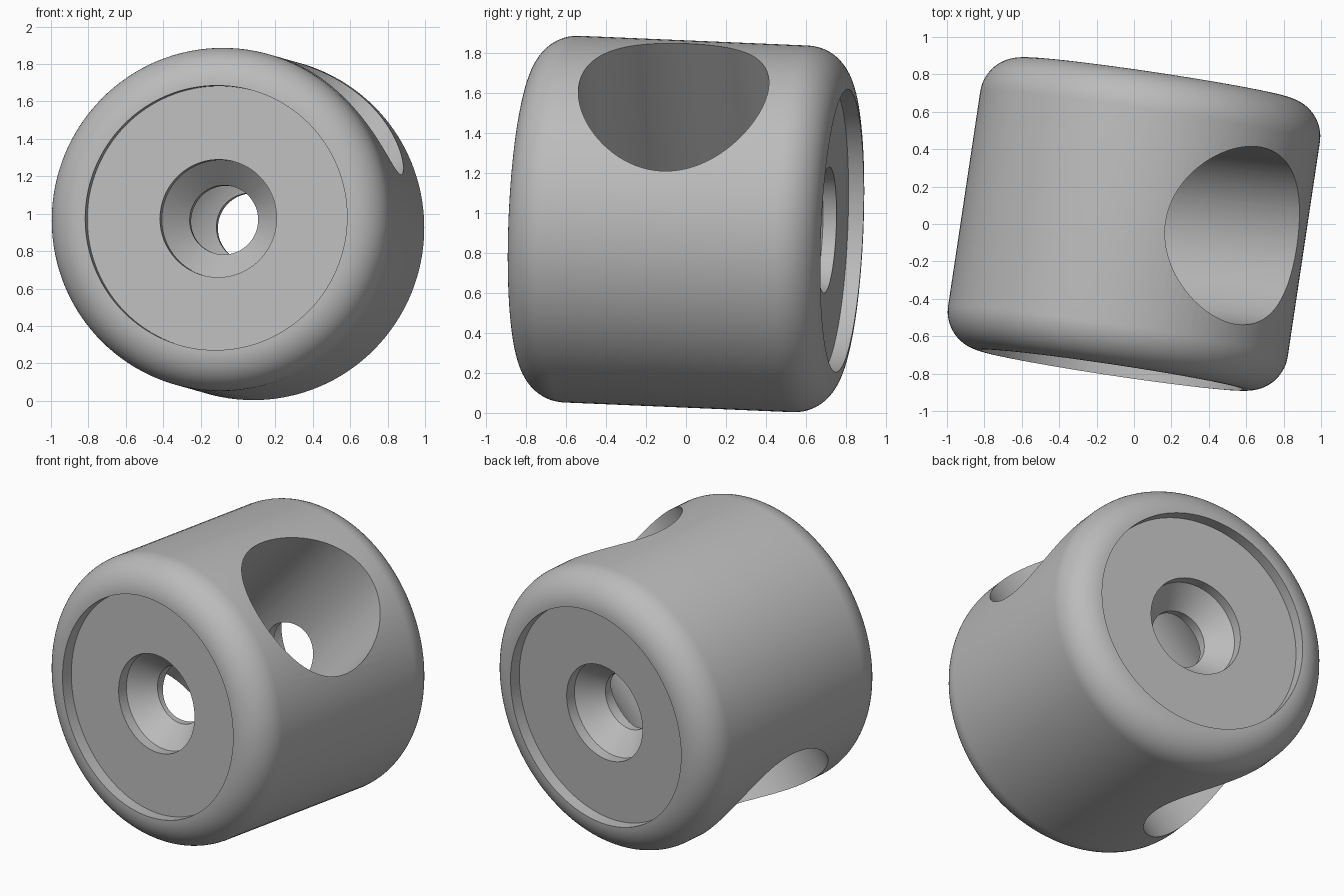
import bpy, bmesh
from math import sin, cos, pi, radians
from mathutils import Matrix, Vector

if "Cube" in bpy.data.objects:
    bpy.data.objects.remove(bpy.data.objects["Cube"])

RADIUS, HALF, FILLET = 0.918, 0.79, 0.21      # barrel size and edge rounding
FLOOR, LIP, THROAT = 0.713, 0.645, 0.51       # heights of recess floor, countersink steps
SINK_R, HOLE_R, BORE_R = 0.315, 0.185, 0.478
SEGMENTS = 128

# Orientation: barrel axis, plus the direction of the cross bore
axis = Vector((0.148, 0.988, -0.042)).normalized()
side = axis.cross(Vector((0, 0, 1))).normalized()
up = side.cross(axis)
bore = side * cos(radians(48.2)) + up * sin(radians(48.2))
frame = Matrix((bore, axis.cross(bore), axis)).transposed().to_4x4()
frame.translation = (0, 0, 0.945)

# Material
grey = bpy.data.materials.new("plain_grey")
grey.use_nodes = True
colour = (0.5, 0.5, 0.5, 1)
grey.diffuse_color = colour
grey.node_tree.nodes["Principled BSDF"].inputs["Base Color"].default_value = colour


def make_object(name, bm):
    bmesh.ops.recalc_face_normals(bm, faces=bm.faces)
    mesh = bpy.data.meshes.new(name)
    bm.to_mesh(mesh)
    bm.free()
    mesh.materials.append(grey)
    obj = bpy.data.objects.new(name, mesh)
    bpy.context.collection.objects.link(obj)
    return obj


# Half profile (radius, height): axial hole, countersink, recess, rounded rim
steps = 16
inner = RADIUS - FILLET
half = [(HOLE_R, THROAT), (SINK_R, LIP), (SINK_R, FLOOR), (inner, FLOOR)]
for i in range(steps + 1):
    a = pi / 2 * (1 - i / steps)
    half.append((inner + FILLET * cos(a), HALF - FILLET + FILLET * sin(a)))
profile = half + [(r, -h) for r, h in reversed(half)]

# Barrel: the closed profile swept around its axis
bm = bmesh.new()
rings = []
for s in range(SEGMENTS):
    a = 2 * pi * s / SEGMENTS
    rings.append([bm.verts.new((r * cos(a), r * sin(a), h)) for r, h in profile])
for s, ring in enumerate(rings):
    following = rings[(s + 1) % SEGMENTS]
    for i in range(len(ring)):
        j = (i + 1) % len(ring)
        bm.faces.new((ring[i], ring[j], following[j], following[i]))
barrel = make_object("barrel", bm)

# Cross bore cutter, straight through the barrel
bm = bmesh.new()
bmesh.ops.create_cone(bm, cap_ends=True, segments=SEGMENTS, radius1=BORE_R, radius2=BORE_R,
                      depth=3, matrix=Matrix.Rotation(pi / 2, 4, 'Y'))
cutter = make_object("bore_cutter", bm)
cutter.hide_render = True

cut = barrel.modifiers.new("cross_bore", 'BOOLEAN')
cut.operation = 'DIFFERENCE'
cut.solver = 'EXACT'
cut.object = cutter
bpy.ops.object.select_all(action='DESELECT')
barrel.select_set(True)
bpy.context.view_layer.objects.active = barrel
bpy.ops.object.modifier_apply(modifier=cut.name)
bpy.data.objects.remove(cutter)

# Smooth curves with crisp edges, then tilt into place
bpy.ops.object.shade_smooth_by_angle(angle=radians(30))
barrel.matrix_world = frame
